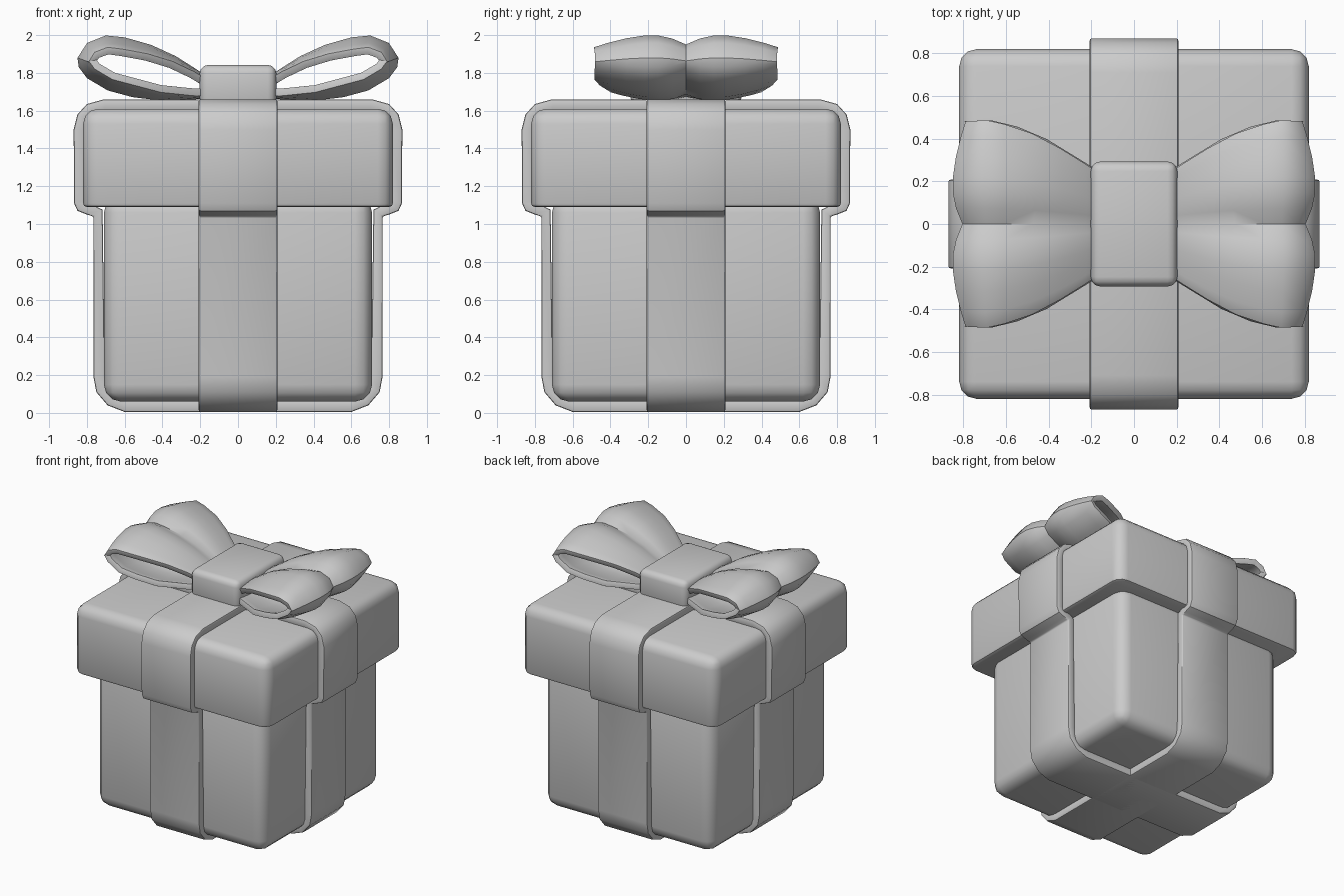
import bpy, bmesh, math
from mathutils import Vector

if "Cube" in bpy.data.objects:
    bpy.data.objects.remove(bpy.data.objects["Cube"])


def finish(obj, angle=40):
    # apply modifiers and smooth everything but the hard edges
    bpy.ops.object.select_all(action='DESELECT')
    obj.select_set(True)
    bpy.context.view_layer.objects.active = obj
    bpy.ops.object.convert(target='MESH')
    bpy.ops.object.shade_smooth_by_angle(angle=math.radians(angle))


def add_object(name, bm):
    mesh = bpy.data.meshes.new(name)
    bm.to_mesh(mesh)
    bm.free()
    obj = bpy.data.objects.new(name, mesh)
    bpy.context.collection.objects.link(obj)
    return obj


def rounded_box(name, hx, hy, z0, z1, radius, bottom_radius=None):
    bm = bmesh.new()
    bmesh.ops.create_cube(bm, size=2)
    for v in bm.verts:
        v.co = (v.co.x * hx, v.co.y * hy, z1 if v.co.z > 0 else z0)
    if bottom_radius is None:
        edges = bm.edges[:]
    else:
        edges = [e for e in bm.edges if max(v.co.z for v in e.verts) > z0 + 1e-4]
    bmesh.ops.bevel(bm, geom=edges, offset=radius, segments=3, profile=0.5, affect='EDGES')
    if bottom_radius:
        low = [e for e in bm.edges if all(abs(v.co.z - z0) < 1e-4 for v in e.verts)]
        bmesh.ops.bevel(bm, geom=low, offset=bottom_radius, segments=2, profile=0.5, affect='EDGES')
    obj = add_object(name, bm)
    finish(obj)
    return obj


def sheet(name, path, closed, columns, width, inset, thickness, bevel, mirror=False):
    # counter-clockwise xz path swept across y, thickened inwards
    bm = bmesh.new()
    n = len(path)
    grid = []
    for i, (x, z) in enumerate(path):
        a = path[(i - 1) % n if closed else max(i - 1, 0)]
        b = path[(i + 1) % n if closed else min(i + 1, n - 1)]
        t = Vector((b[0] - a[0], b[1] - a[1])).normalized()
        row = []
        for v in columns:
            d = inset(v, x)
            row.append(bm.verts.new((x - t.y * d, v * width(x), z + t.x * d)))
        grid.append(row)
    for i in range(n if closed else n - 1):
        r, s = grid[i], grid[(i + 1) % n]
        for j in range(len(columns) - 1):
            bm.faces.new((r[j], s[j], s[j + 1], r[j + 1]))
    obj = add_object(name, bm)
    m = obj.modifiers.new("thick", 'SOLIDIFY')
    m.thickness, m.offset = thickness, 1
    m = obj.modifiers.new("round", 'BEVEL')
    m.width, m.segments = bevel, 2
    m.limit_method, m.angle_limit = 'ANGLE', math.radians(70)
    if mirror:
        m = obj.modifiers.new("mirror", 'MIRROR')
        m.use_mirror_merge = False
    finish(obj)
    return obj


# box and lid
rounded_box("box_body", 0.71, 0.71, 0.06, 1.15, 0.09)
rounded_box("lid", 0.82, 0.82, 1.09, 1.61, 0.08, 0.02)

# two crossing ribbon bands
half = [(0.60, 0.005), (0.69, 0.04), (0.75, 0.11), (0.765, 0.19), (0.765, 1.04),
        (0.80, 1.05), (0.85, 1.07), (0.868, 1.11), (0.87, 1.50), (0.85, 1.58),
        (0.80, 1.635), (0.71, 1.66)]
band = half + [(-x, z) for x, z in reversed(half)]
for name, turn in (("ribbon_across", 0), ("ribbon_front_to_back", math.pi / 2)):
    ribbon = sheet(name, band, True, (-1, 1), lambda x: 0.208, lambda v, x: 0, 0.06, 0.012)
    ribbon.rotation_euler.z = turn

# bow loops: two puffed lobes with a crease in the middle
loop = [(0.12, 1.67), (0.22, 1.66), (0.41, 1.652), (0.56, 1.67), (0.69, 1.705), (0.80, 1.77),
        (0.845, 1.83), (0.852, 1.88), (0.80, 1.96), (0.70, 2.0), (0.60, 1.99),
        (0.46, 1.95), (0.33, 1.89), (0.22, 1.82), (0.12, 1.75)]


def bow_width(x):
    pts = [(0.1, 0.2), (0.2, 0.27), (0.33, 0.355), (0.46, 0.425), (0.6, 0.47),
           (0.7, 0.487), (0.9, 0.48)]
    for (x0, w0), (x1, w1) in zip(pts, pts[1:]):
        if x <= x1:
            return w0 + (w1 - w0) * (x - x0) / (x1 - x0)
    return pts[-1][1]


def bow_inset(v, x):
    a = abs(v)
    d = 0.05 * (1 - a / 0.38) ** 2 if a < 0.38 else 0.065 * ((a - 0.38) / 0.62) ** 1.6
    return d * min(1, max(0.15, (x - 0.1) / 0.45))


cols = (-1, -0.85, -0.65, -0.45, -0.3, -0.15, 0, 0.15, 0.3, 0.45, 0.65, 0.85, 1)
sheet("bow_loops", loop, False, cols, bow_width, bow_inset, 0.04, 0.012, True)

# knot
rounded_box("bow_knot", 0.203, 0.293, 1.62, 1.842, 0.045)
